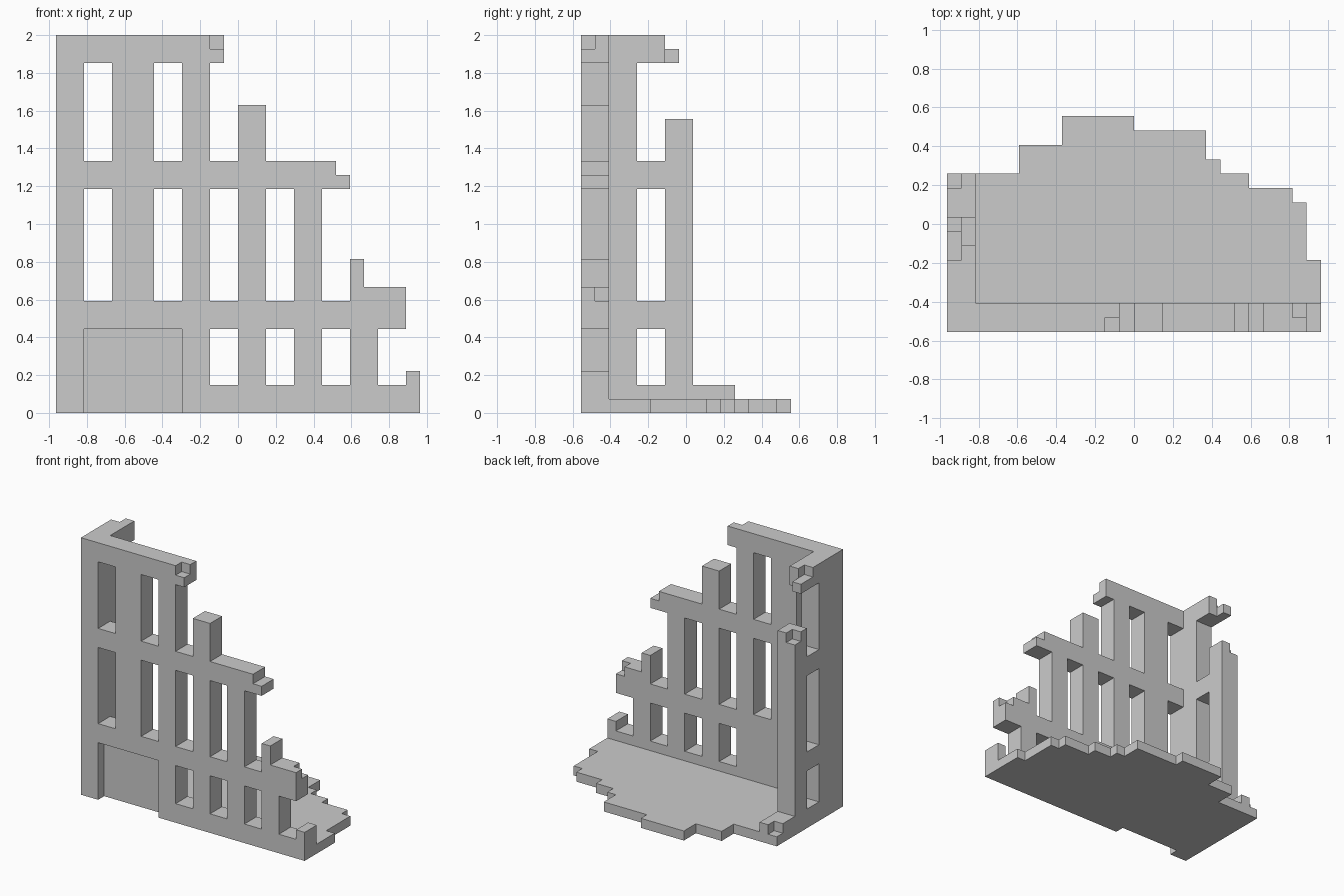
import bpy, bmesh
from mathutils import Vector
from itertools import product

if "Cube" in bpy.data.objects:
    bpy.data.objects.remove(bpy.data.objects["Cube"])

U = 2 / 27                        # block size
ORIGIN = Vector((13, 7.5, 0))     # grid offset that centres the model


def box(x0, x1, y0, y1, z0, z1):
    return set(product(range(x0, x1), range(y0, y1), range(z0, z1)))


def build(add, cut=()):
    cells = set()
    for b in add:
        cells |= box(*b)
    for b in cut:
        cells -= box(*b)
    return cells


def skin(name, cells, solid):
    """Outer faces of the blocks, merged into large flat faces."""
    bm = bmesh.new()
    verts = {}
    for cell in sorted(cells):
        for a, s in product(range(3), (1, -1)):
            near = list(cell)
            near[a] += s
            if tuple(near) in solid:
                continue
            loop = []
            for db, dc in ((0, 0), (1, 0), (1, 1), (0, 1))[::s]:
                p = list(cell)
                p[a] += s > 0
                p[(a + 1) % 3] += db
                p[(a + 2) % 3] += dc
                p = tuple(p)
                if p not in verts:
                    verts[p] = bm.verts.new((Vector(p) - ORIGIN) * U)
                loop.append(verts[p])
            bm.faces.new(loop)
    bmesh.ops.dissolve_limit(bm, angle_limit=0.02, verts=bm.verts[:], edges=bm.edges[:])
    me = bpy.data.meshes.new(name)
    bm.to_mesh(me)
    bm.free()
    bpy.context.collection.objects.link(bpy.data.objects.new(name, me))


# Front wall: storeys as (x0, x1, z0, z1) panels, two blocks thick
panels = [(0, 23, 0, 6), (23, 25, 0, 2), (25, 26, 0, 3),     # ground storey
          (0, 25, 6, 8), (21, 22, 8, 11), (22, 25, 8, 9),    # first ledge
          (0, 19, 8, 16),                                    # middle storey
          (0, 20, 16, 18), (20, 21, 16, 17),                 # second ledge
          (0, 11, 18, 27), (11, 12, 25, 27),                 # top storey
          (13, 15, 18, 22)]                                  # broken pier
windows = [(x, x + 2, 0, 2, 2, 6) for x in (11, 15, 19)]
windows += [(x, x + 2, 0, 2, 8, 16) for x in (2, 7, 11, 15)]
windows += [(x, x + 2, 0, 2, 18, 25) for x in (2, 7)]
door = [(2, 9, 0, 1, 0, 6)]
chips = [(11, 12, 0, 1, 26, 27), (24, 25, 1, 2, 8, 9)]
front_wall = build([(x0, x1, 0, 2, z0, z1) for x0, x1, z0, z1 in panels],
                   windows + door + chips)

# Left wall: base, piers, ledges and broken cornice
left_wall = build(
    [(0, 2, 2, 11, 0, 2), (0, 2, 2, 4, 2, 27), (0, 2, 6, 8, 2, 21),
     (0, 2, 4, 6, 6, 8), (0, 2, 4, 6, 16, 18),
     (0, 2, 4, 6, 25, 27), (0, 1, 6, 7, 25, 26)],
    [(0, 1, 5, 6, 26, 27), (0, 1, 7, 8, 20, 21), (0, 1, 10, 11, 1, 2)])

# Floor slab with a stepped broken edge: (x0, x1, depth)
steps = [(2, 5, 11), (5, 8, 13), (8, 13, 15), (13, 18, 14), (18, 19, 12),
         (19, 21, 11), (21, 24, 10), (24, 25, 9), (25, 26, 5)]
floor = build([(x0, x1, 2, y, 0, 1) for x0, x1, y in steps])

solid = front_wall | left_wall | floor
for name, cells in (("front_wall", front_wall), ("left_wall", left_wall),
                    ("floor_slab", floor)):
    skin(name, cells, solid)
